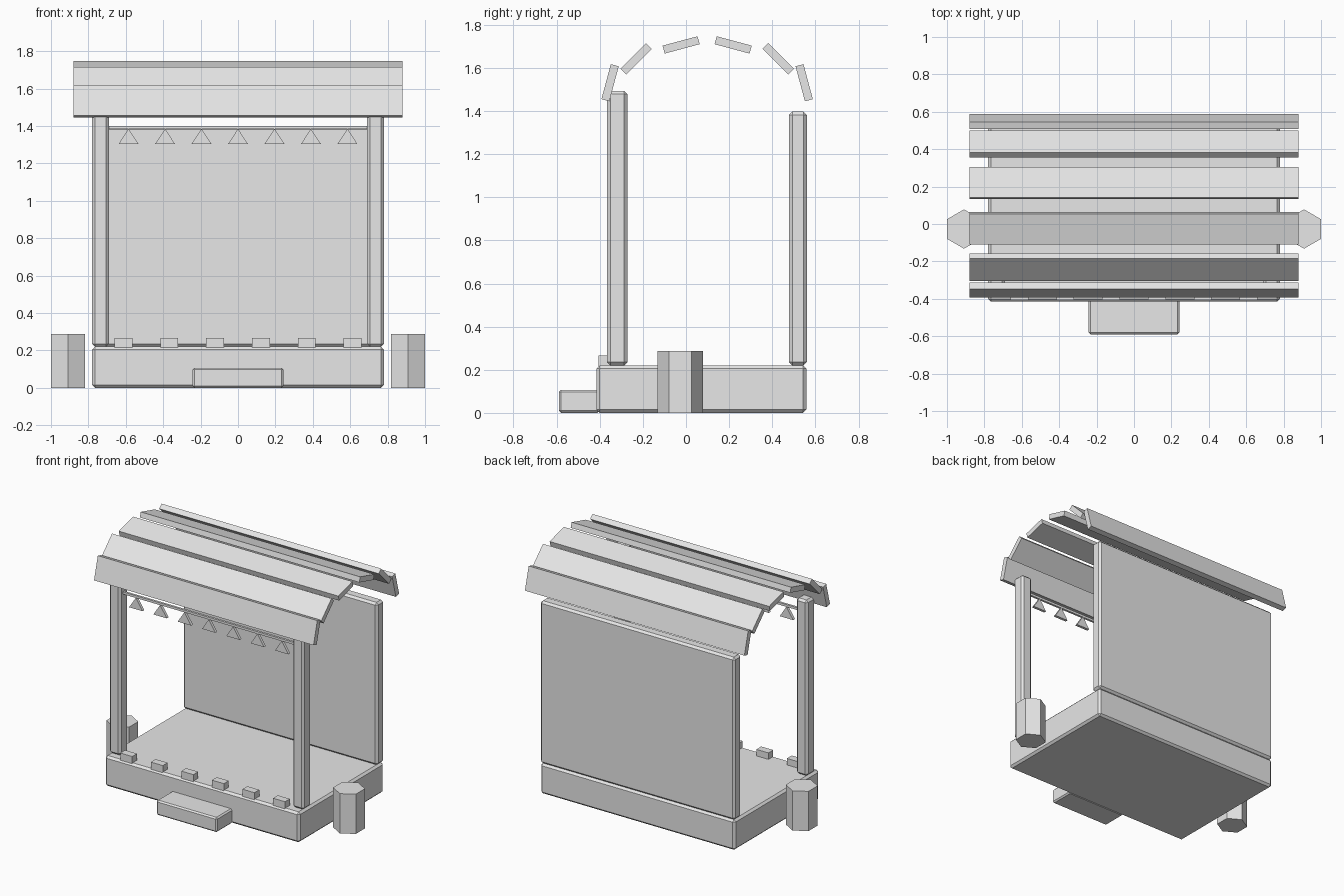
import bpy
import math
from mathutils import Matrix

if "Cube" in bpy.data.objects:
    bpy.data.objects.remove(bpy.data.objects["Cube"], do_unlink=True)

# One plain colour for the whole stall
GREY = (0.8, 0.8, 0.8, 1.0)
grey = bpy.data.materials.new("plain_grey")
grey.use_nodes = True
grey.diffuse_color = GREY
grey.node_tree.nodes["Principled BSDF"].inputs["Base Color"].default_value = GREY


def box(name, x, y, z, bevel=0.0):
    """Box from (min, max) ranges, with optional chamfered edges."""
    size = [r[1] - r[0] for r in (x, y, z)]
    centre = [(r[0] + r[1]) / 2 for r in (x, y, z)]
    bpy.ops.mesh.primitive_cube_add(size=1, location=centre)
    obj = bpy.context.object
    obj.name = name
    obj.data.transform(Matrix.Diagonal((*size, 1)))
    obj.data.materials.append(grey)
    if bevel:
        mod = obj.modifiers.new("chamfer", "BEVEL")
        mod.width = bevel
        mod.segments = 1
    return obj


def prism(name, sides, radius, depth, location, rotation):
    bpy.ops.mesh.primitive_cylinder_add(vertices=sides, radius=radius, depth=depth,
                                        location=location, rotation=rotation)
    obj = bpy.context.object
    obj.name = name
    obj.data.materials.append(grey)
    return obj


# Stage floor, entry step and back wall
HALF = 0.78
FLOOR = 0.22
box("stage_floor", (-HALF, HALF), (-0.415, 0.558), (0, FLOOR), 0.015)
box("front_step", (-0.243, 0.243), (-0.59, -0.40), (0, 0.107), 0.01)
box("back_wall", (-HALF, HALF), (0.478, 0.56), (FLOOR, 1.397), 0.015)

# Front posts, and a hexagonal barrel standing at each side
for side, label in ((-1, "right"), (1, "left")):
    xs = sorted((side * 0.69, side * HALF))
    box(f"{label}_post", xs, (-0.366, -0.272), (FLOOR, 1.493), 0.015)
    prism(f"{label}_barrel", 6, 0.105, 0.288, (side * 0.909, -0.027, 0.144), (0, 0, 0))

# Row of small footlights along the front edge
for i in range(6):
    cx = (i - 2.5) * 0.245
    box(f"footlight_{i + 1}", (cx - 0.048, cx + 0.048), (-0.405, -0.35), (0.21, 0.267))

# Cord between the posts with triangular flags
CORD_Y = -0.325
box("flag_cord", (-0.70, 0.70), (CORD_Y - 0.008, CORD_Y + 0.008), (1.383, 1.4))
for i in range(7):
    flag = prism(f"flag_{i + 1}", 3, 0.0625, 0.02,
                 ((i - 3) * 0.195, CORD_Y, 1.33), (math.pi / 2, 0, 0))
    # Flatten the triangle a little so that it is wider than tall
    flag.data.transform(Matrix.Diagonal((1, 0.88, 1, 1)))

# Curved roof of six straight planks set along an elliptical arch
for i in range(6):
    angle = math.radians(165 - 30 * i)
    y = 0.098 + 0.466 * math.cos(angle)
    z = 1.467 + 0.248 * math.sin(angle)
    plank = box(f"roof_plank_{i + 1}", (-0.88, 0.88), (-0.084, 0.084), (-0.019, 0.019))
    plank.location = (0, y, z)
    plank.rotation_euler = (angle - math.pi / 2, 0, 0)
